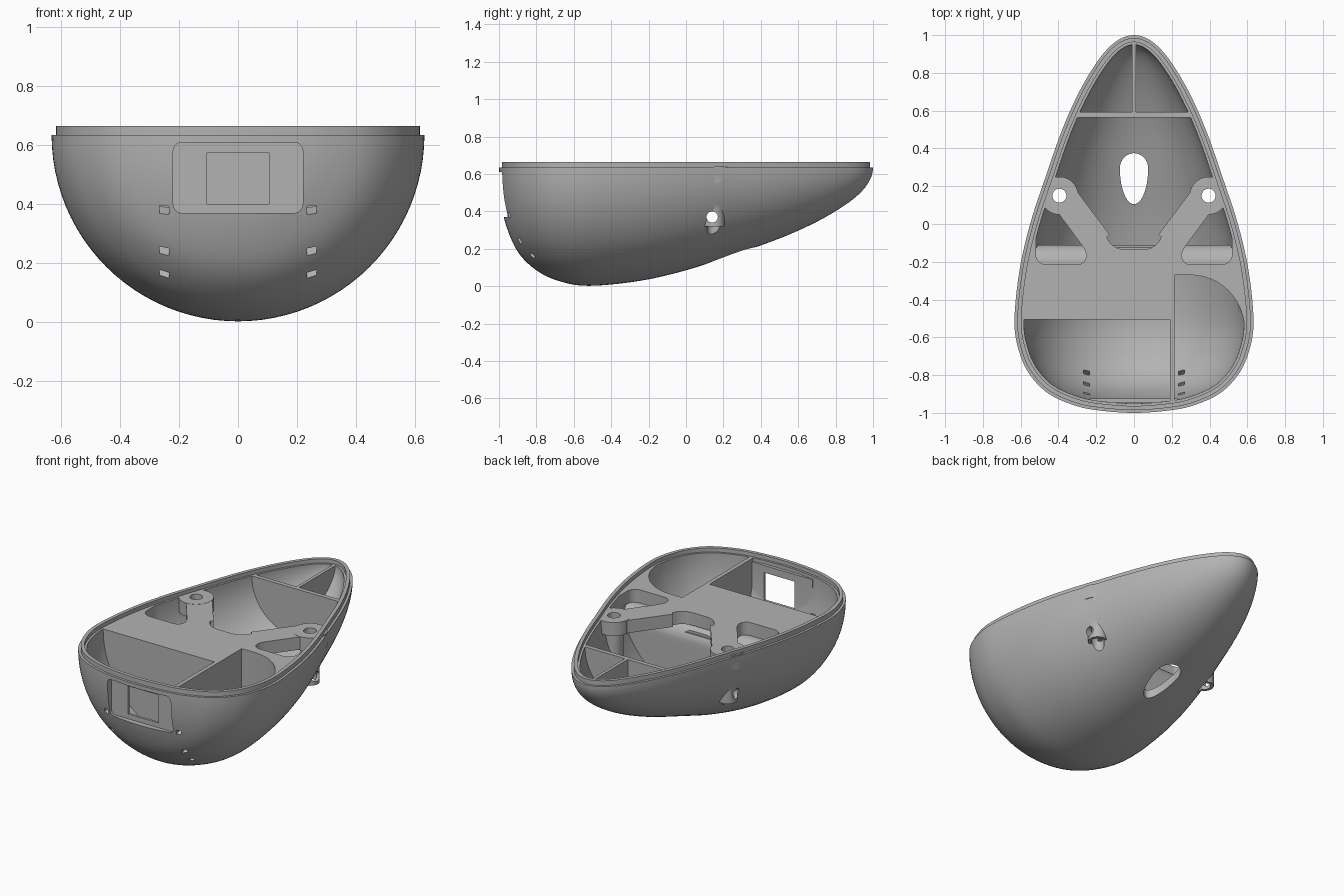
import bpy, bmesh, math
from mathutils import Vector
from mathutils.geometry import interpolate_bezier

if "Cube" in bpy.data.objects:
    bpy.data.objects.remove(bpy.data.objects["Cube"], do_unlink=True)

grey = bpy.data.materials.new("plain grey")
grey.use_nodes = True
COLOUR = (0.45, 0.45, 0.45, 1)
grey.diffuse_color = COLOUR
grey.node_tree.nodes["Principled BSDF"].inputs["Base Color"].default_value = COLOUR

RIM, DECK, TOP = 0.635, 0.64, 0.665
PLATE = 0.56          # underside of the deck plate
BOSS = (0.395, 0.15)

# Hull radius along y, nose to tail
HULL = [(-1, 0), (-0.99, 0.16), (-0.965, 0.3), (-0.9, 0.45), (-0.8, 0.55), (-0.68, 0.607),
        (-0.52, 0.633), (-0.25, 0.607), (0, 0.55), (0.25, 0.468), (0.5, 0.38),
        (0.71, 0.285), (0.88, 0.18), (0.97, 0.09), (1, 0)]


def smooth_profile(points, steps=5):
    pts = [Vector(p) for p in points]
    mirror = lambda p: Vector((p.x, -p.y))
    pts = [mirror(pts[1])] + pts + [mirror(pts[-2])]
    out = []
    for a, b, c, d in zip(pts, pts[1:], pts[2:], pts[3:]):
        out += interpolate_bezier(b, b + (c - a) / 6, c - (d - b) / 6, c, steps + 1)[:-1]
    return [Vector(p[:2]) for p in out] + [pts[-2]]


PROFILE = smooth_profile(HULL)


def inset(dist):
    """Profile moved inwards along its normals; the poles stay on the axis."""
    out = []
    last = len(PROFILE) - 1
    for i, p in enumerate(PROFILE):
        if i in (0, last):
            out.append(Vector((p.x + (dist if i == 0 else -dist), 0)))
            continue
        t = (PROFILE[i + 1] - PROFILE[i - 1]).normalized()
        out.append(p + Vector((t.y, -t.x)) * dist)
    return out


def make(name, bm):
    bmesh.ops.recalc_face_normals(bm, faces=bm.faces)
    mesh = bpy.data.meshes.new(name)
    bm.to_mesh(mesh)
    bm.free()
    mesh.materials.append(grey)
    ob = bpy.data.objects.new(name, mesh)
    bpy.context.collection.objects.link(ob)
    return ob


def half_hull(name, profile, top, segs=48):
    """Half solid of revolution about y, with straight sides up to top."""
    bm = bmesh.new()
    rings = []
    for y, r in profile[1:-1]:
        arc = [(r * math.cos(math.pi * k / segs), y, RIM - r * math.sin(math.pi * k / segs))
               for k in range(segs + 1)]
        if top > RIM:
            arc = [(r, y, top)] + arc + [(-r, y, top)]
        rings.append([bm.verts.new(p) for p in arc])
    for a, b in zip(rings, rings[1:]):
        for k in range(len(a) - 1):
            bm.faces.new((a[k], a[k + 1], b[k + 1], b[k]))
        bm.faces.new((a[0], b[0], b[-1], a[-1]))
    for ring, pole in ((rings[0], profile[0]), (rings[-1], profile[-1])):
        tip = bm.verts.new((0, pole.x, RIM))
        loop = ring
        for k in range(len(loop) - 1):
            bm.faces.new((loop[k], loop[k + 1], tip))
        bm.faces.new((loop[-1], loop[0], tip))
    return make(name, bm)


def prism(name, outline, low, high, axis="z"):
    """Extrude a 2D outline: xy along z, yz along x, or xz along y."""
    place = {"z": lambda a, b, c: (a, b, c), "x": lambda a, b, c: (c, a, b),
             "y": lambda a, b, c: (a, c, b)}[axis]
    bm = bmesh.new()
    lo, hi = ([bm.verts.new(place(a, b, c)) for a, b in outline] for c in (low, high))
    bm.faces.new(lo)
    bm.faces.new(hi)
    n = len(lo)
    for i in range(n):
        bm.faces.new((lo[i], lo[(i + 1) % n], hi[(i + 1) % n], hi[i]))
    return make(name, bm)


def rect(x0, x1, y0, y1):
    return [(x0, y0), (x1, y0), (x1, y1), (x0, y1)]


def arc(cx, cy, rx, ry, a0, a1, n=12):
    return [(cx + rx * math.cos(math.radians(a0 + (a1 - a0) * i / n)),
             cy + ry * math.sin(math.radians(a0 + (a1 - a0) * i / n))) for i in range(n + 1)]


def circle(cx, cy, r, n=32):
    return arc(cx, cy, r, r, 0, 360 - 360 / n, n - 1)


def flip(outline, side):
    return [(side * x, y) for x, y in outline]


def boolean(target, tool, op):
    mod = target.modifiers.new(op, "BOOLEAN")
    mod.operation, mod.solver, mod.object = op, "EXACT", tool
    bpy.context.view_layer.objects.active = target
    bpy.ops.object.modifier_apply(modifier=mod.name)
    bpy.data.objects.remove(tool, do_unlink=True)


# Hull with deck
hull = half_hull("hull", PROFILE, RIM)
boolean(hull, prism("deck", [(s * r, y) for s, y, r in
        [(1, p.x, p.y) for p in inset(0.03)] + [(-1, p.x, p.y) for p in inset(0.03)[-2:0:-1]]],
        RIM - 0.02, DECK), "UNION")

# Pocket space: all openings joined, then limited to the inner shell
space = prism("pockets", arc(-0.21, PLATE - 0.1, 0.1, 0.1, 90, 0, 10)
              + [(-0.11, -0.1), (0.565, -0.1), (0.565, PLATE)], -0.7, 0.7, "x")
half = [(0.7, 0.565), (0.7, 0.15), (0.295, 0.165), (0.13, -0.055)] + arc(0.05, -0.035, 0.1, 0.1, -20, -90, 6)
openings = [half + flip(half[::-1], -1),
            rect(-0.7, 0.19, -1.1, -0.505),
            [(0.215, -1.1), (0.7, -1.1), (0.7, -0.55)] + arc(0.3, -0.56, 0.285, 0.29, 0, 90) + [(0.215, -0.27)]]
small = [(0.7, 0.11), (0.44, 0.11), (0.27, -0.12)] + arc(0.3, -0.167, 0.048, 0.048, 150, 270, 6) \
    + arc(0.465, -0.16, 0.055, 0.055, 270, 360, 6) + [(0.52, -0.05), (0.7, -0.05)]
tail = rect(0.01, 0.7, 0.592, 1.1)
for n, outline in enumerate(openings):
    low = PLATE - 0.05 if n == 0 else -0.1
    boolean(space, prism("opening", outline, low, 0.8), "UNION")
for side in (1, -1):
    boolean(space, prism("small_opening", flip(small, side), PLATE - 0.002, 0.8), "UNION")
    boolean(space, prism("tail_opening", flip(tail, side), -0.1, 0.8), "UNION")
boolean(space, half_hull("inner_shell", inset(0.05), 0.75), "INTERSECT")
boolean(hull, space, "DIFFERENCE")

# Bosses with flanges and through holes
for side in (1, -1):
    x, y = side * BOSS[0], BOSS[1]
    boolean(hull, prism("boss", circle(x, y, 0.055), 0.32, DECK - 0.003), "UNION")
    boolean(hull, prism("flange", circle(x, y, 0.1, 40), PLATE - 0.004, DECK + 0.001), "UNION")
    boolean(hull, prism("boss_hole", circle(x, y, 0.037), -0.1, 0.8), "DIFFERENCE")
boolean(hull, prism("cross_hole", circle(0.14, 0.37, 0.03, 24), -0.7, 0.7, "x"), "DIFFERENCE")

# Egg-shaped drain hole in the belly
egg = arc(0, 0.295, 0.075, 0.08, 0, 180, 16) + arc(0, 0.295, 0.075, 0.19, 180, 360, 20)[1:-1]
boolean(hull, prism("belly_hole", egg, -0.1, 0.45), "DIFFERENCE")

# Front window: inner pad, rounded recess, opening
boolean(hull, prism("window_pad", rect(-0.23, 0.23, 0.36, 0.62), -0.945, -0.925, "y"), "UNION")
recess = []
for k, (cx, cz) in enumerate([(0.19, 0.58), (-0.19, 0.58), (-0.19, 0.4), (0.19, 0.4)]):
    recess += arc(cx, cz, 0.03, 0.03, 90 * k, 90 * k + 90, 6)
boolean(hull, prism("recess", recess, -1.1, -0.94, "y"), "DIFFERENCE")
boolean(hull, prism("window", rect(-0.105, 0.105, 0.4, 0.575), -1.1, -0.85, "y"), "DIFFERENCE")

# Small slots along both sides of the nose
for side in (1, -1):
    for y, z in ((-0.965, 0.37), (-0.9, 0.23), (-0.83, 0.15)):
        d = (Vector((-0.45, RIM)) - Vector((y, z))).normalized()
        n = Vector((-d.y, d.x)) * 0.014
        p = Vector((y, z))
        slot = [p - d * 0.06 - n, p + d * 0.13 - n, p + d * 0.13 + n, p - d * 0.06 + n]
        lo, hi = sorted((side * 0.235, side * 0.267))
        boolean(hull, prism("slot", slot, lo, hi, "x"), "DIFFERENCE")

# Raised lip around the rim
bm = bmesh.new()
loops = []
for dist, z in ((0.015, RIM - 0.01), (0.015, TOP), (0.037, TOP), (0.037, RIM - 0.01)):
    prof = inset(dist)
    ring = [(p.y, p.x) for p in prof] + [(-p.y, p.x) for p in prof[-2:0:-1]]
    loops.append([bm.verts.new((x, y, z)) for x, y in ring])
for a, b in zip(loops, loops[1:] + loops[:1]):
    for i in range(len(a)):
        j = (i + 1) % len(a)
        bm.faces.new((a[i], a[j], b[j], b[i]))
lip = make("rim_lip", bm)

for ob in (hull, lip):
    bpy.ops.object.select_all(action="DESELECT")
    ob.select_set(True)
    bpy.context.view_layer.objects.active = ob
    bpy.ops.object.shade_smooth_by_angle(angle=math.radians(30))
